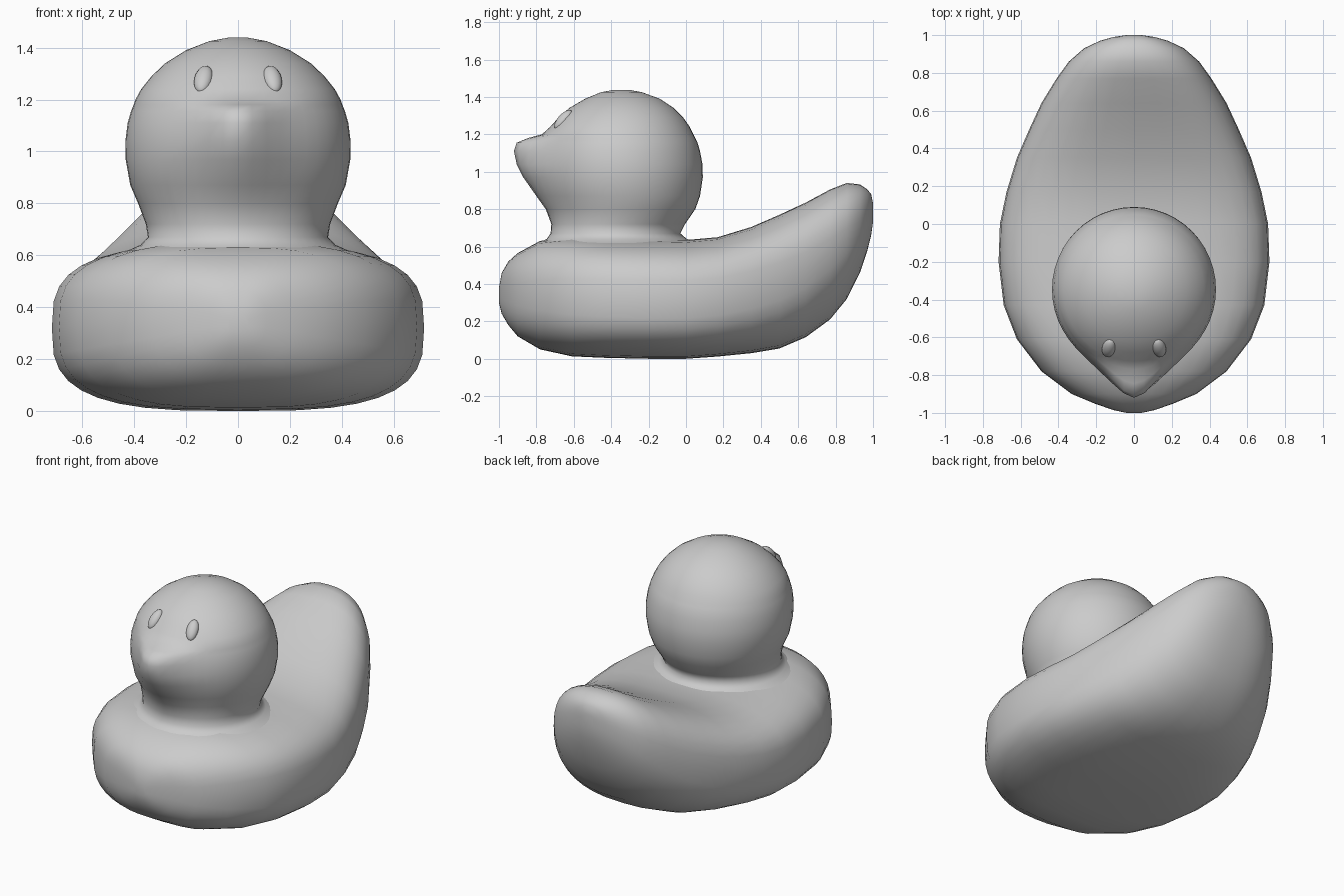
import bpy, bmesh
from math import sin, cos, pi, exp, radians

if "Cube" in bpy.data.objects:
    bpy.data.objects.remove(bpy.data.objects["Cube"])


def smooth(obj):
    for p in obj.data.polygons:
        p.use_smooth = True


def loft(name, rings):
    """Skin a list of equal-length vertex rings and cap both ends."""
    bm = bmesh.new()
    loops = [[bm.verts.new(co) for co in ring] for ring in rings]
    n = len(loops[0])
    for a, b in zip(loops, loops[1:]):
        for i in range(n):
            j = (i + 1) % n
            bm.faces.new((a[i], a[j], b[j], b[i]))
    bm.faces.new(loops[0])
    bm.faces.new(loops[-1])
    bmesh.ops.recalc_face_normals(bm, faces=bm.faces)
    mesh = bpy.data.meshes.new(name)
    bm.to_mesh(mesh)
    bm.free()
    obj = bpy.data.objects.new(name, mesh)
    bpy.context.collection.objects.link(obj)
    smooth(obj)
    return obj


def power(v, e):
    return (1 if v >= 0 else -1) * abs(v) ** e


# Body with upturned tail: y, half width, bottom z, top z
body_sections = [
    (-1.0, .04, .30, .38), (-.985, .11, .24, .46), (-.95, .21, .18, .52),
    (-.90, .33, .12, .565), (-.78, .49, .05, .63), (-.61, .62, .013, .65),
    (-.43, .69, .005, .645), (-.2, .717, 0, .64), (0, .71, 0, .635),
    (.17, .675, .012, .65), (.35, .62, .03, .705), (.5, .555, .055, .77),
    (.64, .49, .115, .835), (.77, .41, .21, .905), (.86, .345, .32, .94),
    (.93, .265, .46, .932), (.97, .18, .58, .905), (.99, .11, .66, .88),
    (1.0, .04, .73, .83),
]


def body_ring(y, w, lo, hi, n=36):
    e = 2 / (2.3 + 0.8 * max(0, 1 - (y + .15) ** 2))
    mid, h = (lo + hi) / 2, (hi - lo) / 2
    return [(w * power(cos(2 * pi * i / n), e), y,
             mid + h * power(sin(2 * pi * i / n), e)) for i in range(n)]


loft("body", [body_ring(*s) for s in body_sections])

# Head, neck flare and bill: z, radius, back y, front y
head_sections = [
    (.60, .46, .09, -.83), (.62, .42, .05, -.79), (.64, .375, .005, -.745),
    (.67, .347, -.03, -.717), (.72, .355, -.005, -.72),
    (.80, .385, .05, -.75), (.87, .415, .075, -.80), (.97, .433, .09, -.87),
    (1.04, .434, .088, -.905), (1.11, .425, .075, -.92),
    (1.155, .412, .062, -.905), (1.18, .402, .05, -.845),
    (1.20, .395, .04, -.77), (1.24, .373, .02, -.71), (1.29, .333, -.015, -.68),
    (1.34, .28, -.065, -.625), (1.39, .20, -.14, -.54),
    (1.425, .11, -.235, -.455), (1.438, .04, -.305, -.385),
]


def head_ring(z, r, back, front, n=48):
    yc = back - r
    bulge = max(0, yc - r - front)
    spread = .17 if z < 1.1 else .14
    ring = []
    for i in range(n):
        a = 2 * pi * i / n
        x, y = r * cos(a), yc + r * sin(a)
        if sin(a) < 0:
            y -= bulge * exp(-(x / spread) ** 2)
        ring.append((x, y, z))
    return ring


loft("head", [head_ring(*s) for s in head_sections])

# Eyes
for side, label in ((-1, "left"), (1, "right")):
    bpy.ops.mesh.primitive_uv_sphere_add(
        segments=16, ring_count=10, location=(side * .133, -.656, 1.277),
        rotation=(radians(-42), 0, radians(side * 15)))
    eye = bpy.context.object
    eye.name = label + "_eye"
    eye.scale = (.036, .03, .066)
    smooth(eye)
